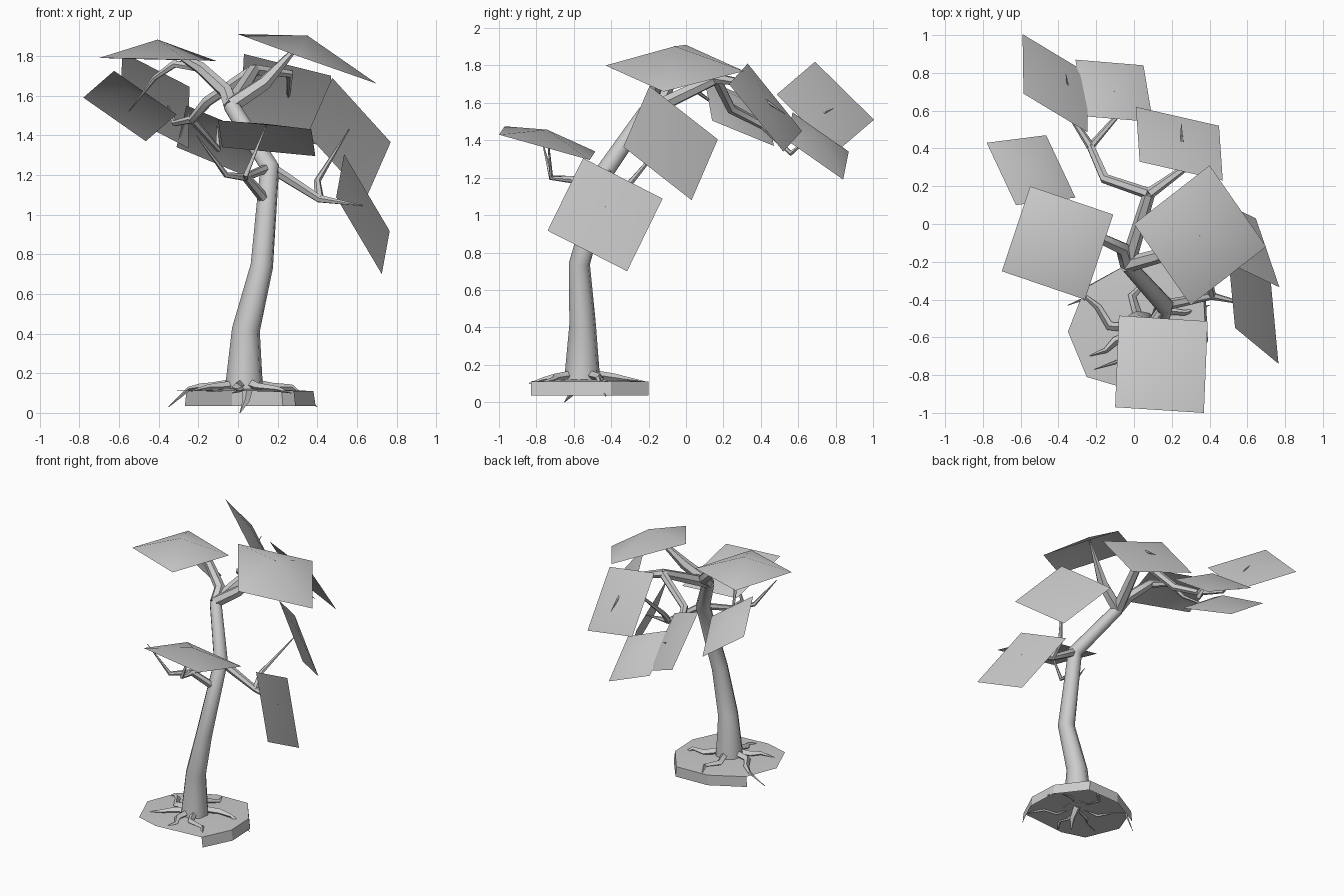
import bpy
import bmesh
import math
from mathutils import Vector

default_cube = bpy.data.objects.get("Cube")
if default_cube:
    bpy.data.objects.remove(default_cube, do_unlink=True)

# One plain grey for the whole tree
GREY = (0.6, 0.6, 0.6, 1.0)
grey = bpy.data.materials.new("plain_grey")
grey.use_nodes = True
grey.diffuse_color = GREY
grey.node_tree.nodes["Principled BSDF"].inputs["Base Color"].default_value = GREY


def make_active(obj):
    bpy.ops.object.select_all(action="DESELECT")
    obj.select_set(True)
    bpy.context.view_layer.objects.active = obj


def finish(obj, angle):
    """Assign the material and smooth the shallow edges."""
    obj.data.materials.clear()
    obj.data.materials.append(grey)
    make_active(obj)
    bpy.ops.object.shade_smooth_by_angle(angle=math.radians(angle))


def mesh_object(name, bm, angle):
    mesh = bpy.data.meshes.new(name)
    bm.to_mesh(mesh)
    bm.free()
    obj = bpy.data.objects.new(name, mesh)
    bpy.context.collection.objects.link(obj)
    finish(obj, angle)


def limb(name, points, radii, sides_level=1):
    """Tube along a path; two radii make a taper that quickens towards the tip."""
    last = len(points) - 1
    if len(radii) == 2:
        start, end = radii
        radii = [start + (end - start) * (i / last) ** 1.7 for i in range(last + 1)]
    curve = bpy.data.curves.new(name, "CURVE")
    curve.dimensions = "3D"
    curve.bevel_depth = 1.0
    curve.bevel_resolution = sides_level
    curve.use_fill_caps = True
    spline = curve.splines.new("POLY")
    spline.points.add(last)
    for target, position, radius in zip(spline.points, points, radii):
        target.co = (*position, 1.0)
        target.radius = radius
    obj = bpy.data.objects.new(name, curve)
    bpy.context.collection.objects.link(obj)
    make_active(obj)
    bpy.ops.object.convert(target="MESH")
    finish(bpy.context.view_layer.objects.active, 50)


def leaf(name, a, b, c, lift=0.11):
    """Square leaf from three corners, its middle lifted. Returns the middle."""
    a, b, c = Vector(a), Vector(b), Vector(c)
    normal = (b - a).cross(c - b).normalized()
    corners = [a, b, c, a + c - b]
    if normal.z < 0:
        corners.reverse()
    middle = (a + c) / 2 + Vector((0, 0, abs(normal.z) * lift))
    bm = bmesh.new()
    rim = [bm.verts.new(p) for p in corners]
    top = bm.verts.new(middle)
    for i, corner in enumerate(rim):
        bm.faces.new((corner, rim[(i + 1) % len(rim)], top))
    mesh_object(name, bm, 60)
    return middle


# Ground disc: thin top, with a skirt round the back and left only
outline = [(.28, -.83), (.38, -.62), (.37, -.4), (.22, -.2), (-.03, -.21),
           (-.26, -.34), (-.35, -.57), (-.25, -.81), (-.08, -.86)]
skirt_sides = 5
bm = bmesh.new()
rim = [bm.verts.new((x, y, .11)) for x, y in outline]
centre = bm.verts.new((.03, -.55, .125))
for i, corner in enumerate(rim):
    bm.faces.new((corner, rim[(i + 1) % len(rim)], centre))
hem = [bm.verts.new((x * 1.03, y, .035)) for x, y in outline[:skirt_sides + 1]]
for i in range(skirt_sides):
    bm.faces.new((hem[i], hem[i + 1], rim[i + 1], rim[i]))
mesh_object("ground_disc", bm, 20)

# Trunk
fork = (-.035, -.215, 1.55)
knee = (.16, -.43, 1.24)
limb("trunk",
     [(.03, -.555, .12), (.04, -.553, .42), (.12, -.57, .74), knee, fork],
     [.098, .072, .058, .05, .042], 2)

# Roots: bent spikes over the disc, two of them dipping past its rim
roots = {
    "front_right_root": [(0, -.58, .14), (-.1, -.62, .13), (-.15, -.67, .13), (-.24, -.7, .11)],
    "right_root": [(0, -.55, .15), (-.13, -.54, .13), (-.19, -.44, .13), (-.25, -.39, .12),
                   (-.35, -.43, .03)],
    "left_root": [(.06, -.53, .15), (.17, -.46, .13), (.27, -.47, .13), (.4, -.43, .03)],
    "front_left_root": [(.05, -.58, .15), (.1, -.7, .13), (.2, -.71, .12), (.27, -.8, .1)],
    "back_root": [(.03, -.52, .15), (-.01, -.38, .13), (.06, -.31, .12), (.02, -.22, .11)],
    "front_root": [(.03, -.58, .15), (-.01, -.7, .13), (.02, -.76, .12), (-.03, -.84, .1)],
    "tap_root": [(.05, -.54, .12), (.04, -.6, .06), (.01, -.65, 0)],
}
for name, path in roots.items():
    limb(name, path, (.026, .002), 0)

# Leaves, each from three corners
front_tip = leaf("front_leaf", (-.1, -.97, 1.475), (.37, -1, 1.43), (.39, -.515, 1.295), .075)
low_tip = leaf("low_left_leaf", (.535, -.55, 1.305), (.765, -.74, .917), (.725, -.315, .7))
side_tip = leaf("left_leaf", (.475, -.195, 1.69), (.77, -.335, 1.365), (.645, .03, 1.08))
top_tip = leaf("top_left_leaf", (0, 0, 1.91), (.4, .31, 1.77), (.7, -.12, 1.66), .125)
leaf("top_right_leaf", (-.55, .2, 1.785), (-.11, .05, 1.775), (-.26, -.4, 1.78), .1)
leaf("right_leaf", (-.78, .43, 1.59), (-.625, .1, 1.725), (-.31, .14, 1.505))
leaf("back_left_leaf", (.03, .33, 1.81), (.47, .23, 1.7), (.45, .52, 1.34))
back_tip = leaf("back_leaf", (-.31, .87, 1.34), (.05, .84, 1.19), (.1, .54, 1.4))
leaf("back_right_leaf", (-.585, .69, 1.82), (-.245, .485, 1.645), (-.25, .8, 1.335))

# Lower branches
left_elbow = (.41, -.38, 1.08)
limb("low_left_branch", [knee, left_elbow, low_tip], (.03, .002))
limb("left_branch", [left_elbow, (.4, -.3, 1.17), side_tip], (.024, .002))
front_elbow = (.04, -.6, 1.19)
limb("front_branch", [(.14, -.49, 1.07), front_elbow, (-.06, -.72, 1.2), (-.21, -.77, 1.4)],
     (.028, .002))
limb("front_twig", [knee, front_elbow, (.04, -.72, 1.2), front_tip], (.024, .002))

# Upper branches
limb("top_left_branch", [fork, (.13, -.17, 1.66), top_tip], [.042, .038, .003])
right_elbow = (-.19, -.07, 1.74)
limb("right_branch", [fork, (-.06, -.13, 1.62), right_elbow, (-.38, -.1, 1.85)],
     [.04, .038, .032, .003])
limb("right_twig", [right_elbow, (-.32, 0, 1.76), (-.42, .02, 1.69), (-.55, .25, 1.52)],
     (.024, .002))

# Back branches
back_elbow = (.08, .16, 1.73)
limb("back_branch", [fork, back_elbow], (.042, .032))
limb("back_left_twig", [back_elbow, (.26, .29, 1.71), (.25, .53, 1.54)], (.03, .002))
back_fork = (-.23, .41, 1.48)
limb("back_right_branch", [back_elbow, (-.155, .24, 1.57), back_fork], (.03, .022))
limb("back_right_twig", [back_fork, (-.32, .55, 1.46), (-.36, .79, 1.57)], (.022, .002))
limb("back_twig", [back_fork, (-.1, .56, 1.33), back_tip], (.02, .002))
